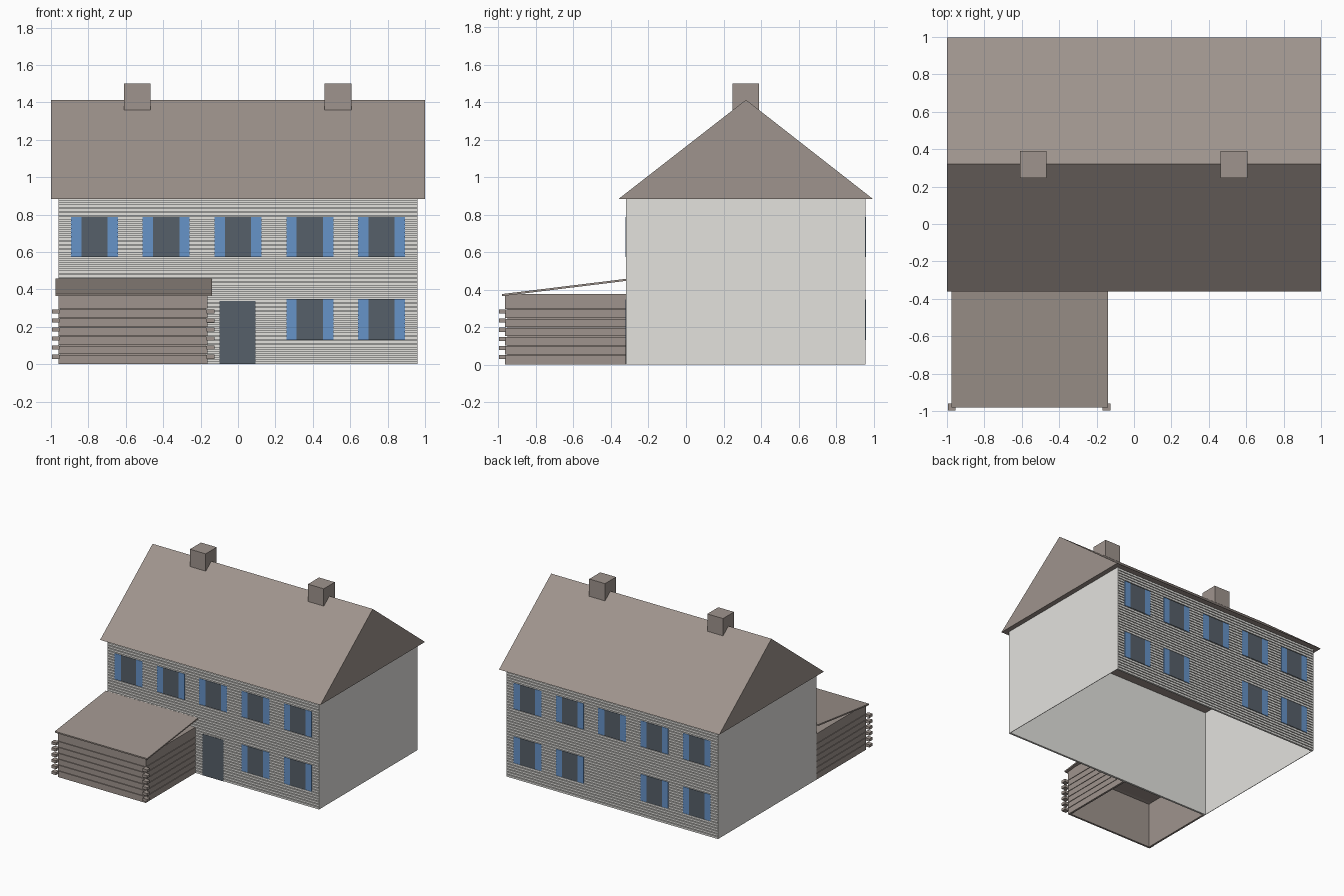
import bpy
import bmesh

cube = bpy.data.objects.get("Cube")
if cube:
    bpy.data.objects.remove(cube, do_unlink=True)


def material(name, rgb):
    """Flat material from an sRGB 0-255 colour."""
    col = [((c / 255 + 0.055) / 1.055) ** 2.4 for c in rgb] + [1]
    m = bpy.data.materials.new(name)
    m.use_nodes = True
    m.diffuse_color = col
    m.node_tree.nodes["Principled BSDF"].inputs["Base Color"].default_value = col
    return m


WALL = material("off_white_wall", (227, 226, 222))
BROWN = material("taupe_brown", (159, 148, 141))
BLUE = material("shutter_blue", (102, 147, 200))
GLASS = material("slate_dark", (86, 96, 106))


def finish(name, bm, mat):
    bmesh.ops.recalc_face_normals(bm, faces=bm.faces)
    me = bpy.data.meshes.new(name)
    bm.to_mesh(me)
    bm.free()
    me.materials.append(mat)
    ob = bpy.data.objects.new(name, me)
    bpy.context.collection.objects.link(ob)
    return ob


def add_box(bm, x, y, z):
    vs = [bm.verts.new((a, b, c)) for a in x for b in y for c in z]
    for f in ((0, 1, 3, 2), (4, 6, 7, 5), (0, 4, 5, 1),
              (2, 3, 7, 6), (0, 2, 6, 4), (1, 5, 7, 3)):
        bm.faces.new([vs[i] for i in f])


def boxes(name, items, mat):
    bm = bmesh.new()
    for x, y, z in items:
        add_box(bm, x, y, z)
    return finish(name, bm, mat)


def extrude_x(name, profile, x0, x1, mat):
    """Extrude a closed (y, z) outline along x."""
    bm = bmesh.new()
    face = bm.faces.new([bm.verts.new((x0, y, z)) for y, z in profile])
    new = bmesh.ops.extrude_face_region(bm, geom=[face])["geom"]
    bmesh.ops.translate(bm, vec=(x1 - x0, 0, 0),
                        verts=[v for v in new if isinstance(v, bmesh.types.BMVert)])
    return finish(name, bm, mat)


# Main house: thin walls, open underneath, closed above by the roof
FRONT, BACK, EAVE, HALF = -0.32, 0.956, 0.883, 0.96
SKIN, GROOVE = 0.004, 0.012
inner = HALF - SKIN
boxes("side_walls", [((-HALF, -inner), (FRONT, BACK), (0, EAVE)),
                     ((inner, HALF), (FRONT, BACK), (0, EAVE))], WALL)
boxes("long_walls",
      [((-inner, inner), (FRONT + GROOVE, FRONT + GROOVE + SKIN), (0, EAVE)),
       ((-inner, inner), (BACK - GROOVE - SKIN, BACK - GROOVE), (0, EAVE))], WALL)
extrude_x("main_roof", [(-0.36, EAVE), (0.997, EAVE), (0.32, 1.412)], -1, 1, BROWN)
boxes("chimneys", [((x - 0.0715, x + 0.0715), (0.247, 0.39), (1.358, 1.5))
                   for x in (-0.538, 0.534)], BROWN)

# Grooved clapboard siding between the side walls
BOARDS = 40
step = EAVE / BOARDS
for name, y in (("front_siding", (FRONT, FRONT + GROOVE)),
                ("back_siding", (BACK - GROOVE, BACK))):
    board = boxes(name, [((-inner, inner), y, (0, step - 0.006))], WALL)
    arr = board.modifiers.new("boards", 'ARRAY')
    arr.count = BOARDS
    arr.use_relative_offset = False
    arr.use_constant_offset = True
    arr.constant_offset_displace = (0, 0, step)

# Windows, shutters and door
UPPER, LOWER = (0.574, 0.787), (0.13, 0.348)
PLATE = 0.003
columns = [0.384 * i for i in range(-2, 3)]


def windows(side, y, spots):
    boxes(side + "_window_panes",
          [((x - 0.07, x + 0.07), y, z) for x, z in spots], GLASS)
    boxes(side + "_shutters",
          [(tuple(sorted((x + s * 0.07, x + s * 0.126))), y, z)
           for x, z in spots for s in (-1, 1)], BLUE)


upper = [(x, UPPER) for x in columns]
windows("front", (FRONT - PLATE, FRONT), upper + [(x, LOWER) for x in columns[3:]])
windows("back", (BACK, BACK + PLATE),
        upper + [(x, LOWER) for x in columns if abs(x) > 0.1])
boxes("front_door", [((-0.098, 0.094), (FRONT - PLATE, FRONT), (0, 0.338))], GLASS)

# Log annex: hollow grooved walls, open underneath
LX, RX, AY, TOP = -0.96, -0.162, -0.965, 0.376
seams = [0.052 + 0.0485 * i for i in range(6)]


def ring(inset, thick, z):
    l, r, f = LX + inset, RX - inset, AY + inset
    return [((l, l + thick), (f, FRONT), z),
            ((r - thick, r), (f, FRONT), z),
            ((l + thick, r - thick), (f, f + thick), z)]


logs = []
for lo, hi in zip([0] + seams, seams + [TOP]):
    logs += ring(0, GROOVE, (lo + (0.002 if lo else 0), hi - (0.002 if hi < TOP else 0)))
boxes("annex_logs", logs, BROWN)
boxes("annex_inner_walls", ring(GROOVE, SKIN, (0, TOP)), BROWN)
boxes("annex_ceiling", [((LX + GROOVE, RX - GROOVE), (AY + GROOVE, FRONT),
                         (TOP - SKIN, TOP))], BROWN)

# Crossed log ends at the two front corners
boxes("log_ends", [(x, (-0.998, AY + 0.006), (z - 0.023, z - 0.001))
                   for z in seams
                   for x in ((LX - 0.035, LX + 0.006), (RX - 0.006, RX + 0.036))], BROWN)

# Lean-to roof slab
extrude_x("annex_roof", [(-0.98, 0.365), (FRONT, 0.446), (FRONT, 0.457), (-0.98, 0.376)],
          -0.977, -0.14, BROWN)
